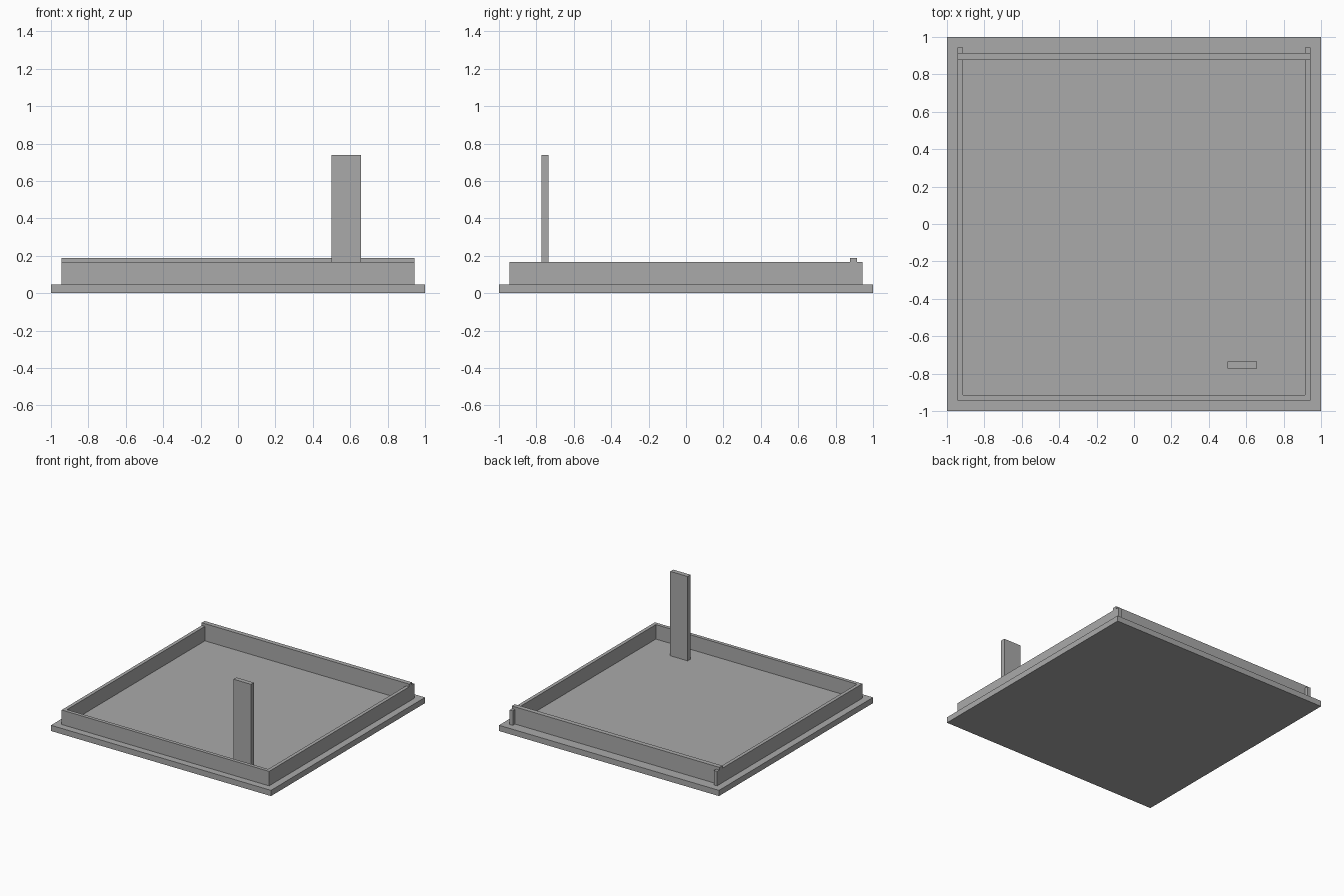
import bpy

cube = bpy.data.objects.get("Cube")
if cube:
    bpy.data.objects.remove(cube, do_unlink=True)

# Single flat grey
grey = bpy.data.materials.new("plain_grey")
grey.use_nodes = True
colour = (0.4, 0.4, 0.4, 1)
grey.diffuse_color = colour
grey.node_tree.nodes["Principled BSDF"].inputs["Base Color"].default_value = colour


def box(name, x, y, z):
    """Box spanning the given (low, high) range on each axis."""
    spans = (x, y, z)
    bpy.ops.mesh.primitive_cube_add(size=1, location=[(a + b) / 2 for a, b in spans])
    obj = bpy.context.object
    obj.name = name
    obj.scale = [b - a for a, b in spans]
    bpy.ops.object.transform_apply(location=False, rotation=False, scale=True)
    obj.data.materials.append(grey)
    return obj


FLOOR = 0.047   # top of the base slab
RIM = 0.166     # top of the low walls
OUT = 0.943     # outer face of the walls
INN = 0.914     # inner face of the walls

# Base slab
box("base_slab", (-1, 1), (-1, 1), (0, FLOOR))

# Low walls around the tray
box("front_wall", (-OUT, OUT), (-OUT, -INN), (FLOOR, RIM))
box("left_wall", (INN, OUT), (-INN, OUT), (FLOOR, RIM))
box("right_wall", (-OUT, -INN), (-INN, OUT), (FLOOR, RIM))

# Taller back wall, set in from the ends of the side walls
box("back_wall", (-OUT, OUT), (0.876, 0.914), (FLOOR, 0.188))

# Upright flat post near the front
box("post", (0.5, 0.658), (-0.773, -0.735), (FLOOR, 0.74))
